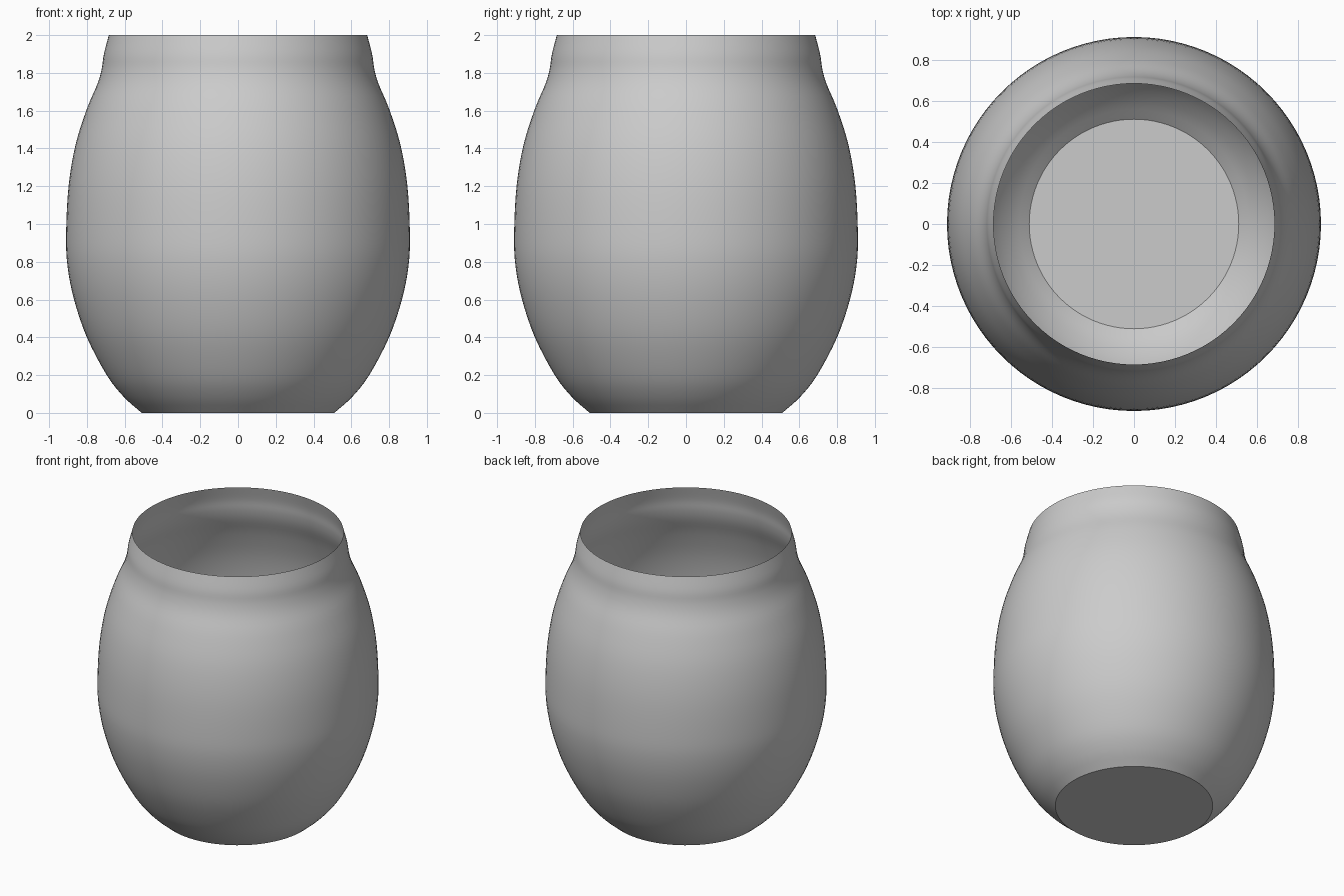
import bpy, bmesh, math
from mathutils import Vector

if "Cube" in bpy.data.objects:
    bpy.data.objects.remove(bpy.data.objects["Cube"])

# Wall profile (radius, height), from foot to rim
PROFILE = [(0.51, 0), (0.605, 0.085), (0.695, 0.2), (0.80, 0.4), (0.868, 0.6),
           (0.903, 0.78), (0.91, 0.95), (0.897, 1.2), (0.86, 1.42), (0.80, 1.61),
           (0.745, 1.74), (0.722, 1.82), (0.71, 1.9), (0.684, 2.0)]
SEGMENTS = 96
STEPS = 4


def smooth_profile(points, steps):
    """Catmull-Rom curve through the points."""
    p = [Vector(q) for q in points]
    p = [2 * p[0] - p[1]] + p + [2 * p[-1] - p[-2]]
    out = []
    for a, b, c, d in zip(p, p[1:], p[2:], p[3:]):
        for i in range(steps):
            t = i / steps
            out.append(0.5 * (2 * b + (c - a) * t + (2 * a - 5 * b + 4 * c - d) * t * t
                              + (3 * b - a - 3 * c + d) * t ** 3))
    return out + [p[-2]]


# Thin open jar: lathed wall with a flat floor
bm = bmesh.new()
rings = []
for r, z in smooth_profile(PROFILE, STEPS):
    rings.append([bm.verts.new((r * math.cos(math.tau * k / SEGMENTS),
                                r * math.sin(math.tau * k / SEGMENTS), z))
                  for k in range(SEGMENTS)])
for lo, hi in zip(rings, rings[1:]):
    for k in range(SEGMENTS):
        n = (k + 1) % SEGMENTS
        bm.faces.new((lo[k], lo[n], hi[n], hi[k]))
bm.faces.new(rings[0][::-1])

mesh = bpy.data.meshes.new("jar")
bm.to_mesh(mesh)
bm.free()
jar = bpy.data.objects.new("jar", mesh)
bpy.context.collection.objects.link(jar)
bpy.context.view_layer.objects.active = jar
jar.select_set(True)
bpy.ops.object.shade_smooth_by_angle(angle=math.radians(30))
